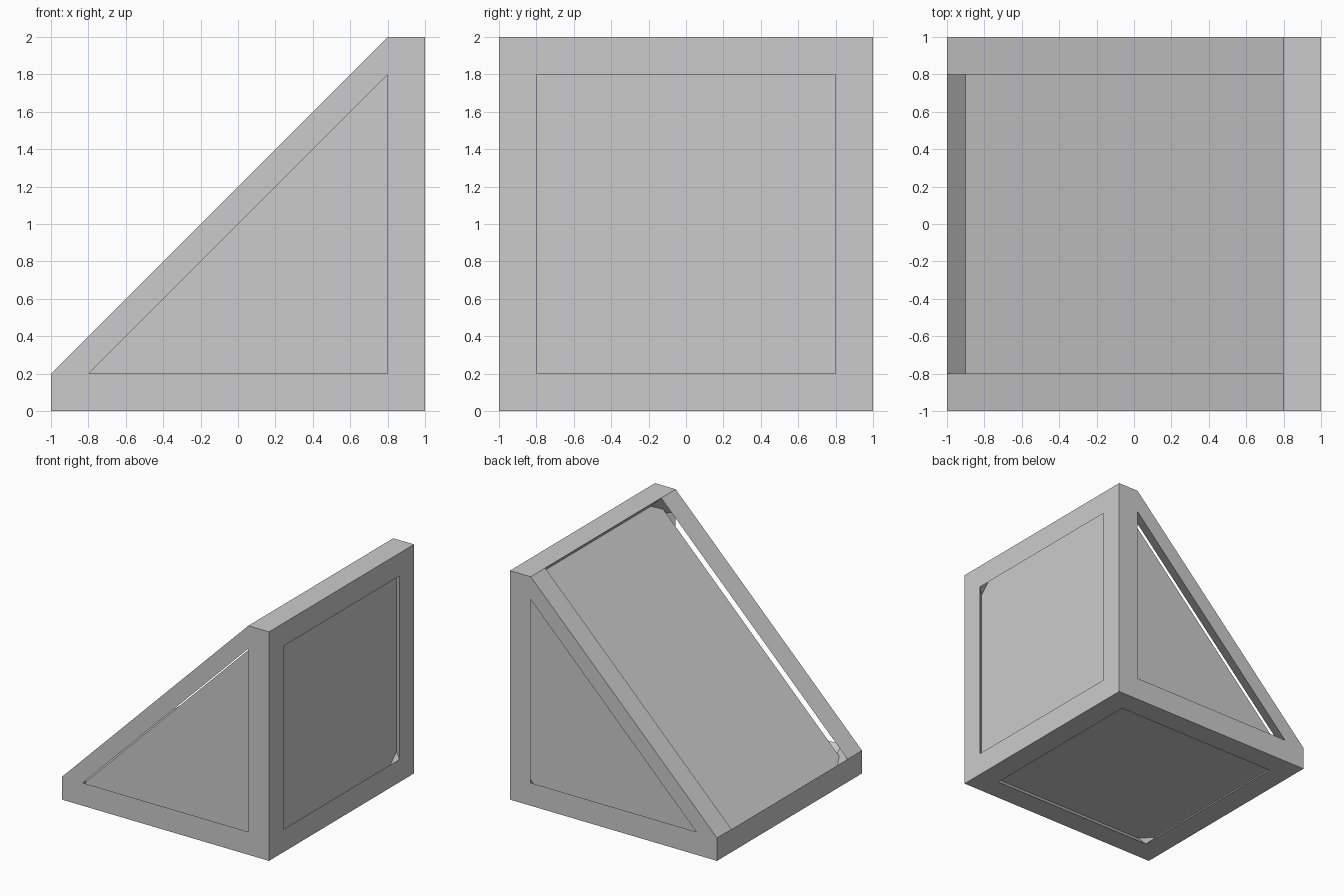
import bpy, bmesh
from mathutils import Vector

if "Cube" in bpy.data.objects:
    bpy.data.objects.remove(bpy.data.objects["Cube"])


def finish(bm, name):
    bmesh.ops.remove_doubles(bm, verts=bm.verts, dist=1e-4)
    bmesh.ops.recalc_face_normals(bm, faces=bm.faces)
    mesh = bpy.data.meshes.new(name)
    bm.to_mesh(mesh)
    bm.free()
    obj = bpy.data.objects.new(name, mesh)
    bpy.context.collection.objects.link(obj)
    return obj


def add_face(bm, pts):
    bm.faces.new([bm.verts.new(p) for p in pts])


# Wedge side outline and its triangular window, in x and z
outline = [(-1, 0), (1, 0), (1, 2), (.8, 2), (-1, .2)]
window = [(-.8, .2), (.8, .2), (.8, 1.8)]

# Frame: cavity walls are the bevelled inner faces joining all window corners
bm = bmesh.new()
corners = []
for s in (-1, 1):
    corners += [(x, s, z) for x, z in window]
    corners += [(-.8, s * .8, 0), (.8, s * .8, 0), (1, s * .8, .2),
                (1, s * .8, 1.8), (.8, s * .8, 2), (-1, s * .8, .2)]
for c in corners:
    bm.verts.new(c)
bmesh.ops.convex_hull(bm, input=bm.verts)
planes = [((0, -1, 0), 1), ((0, 1, 0), 1), ((0, 0, -1), 0),
          ((1, 0, 0), 1), ((-1, 0, 1), 1.2)]
openings = [f for f in bm.faces
            if any(all(abs(v.co.dot(Vector(n)) - d) < 1e-4 for v in f.verts)
                   for n, d in planes)]
bmesh.ops.delete(bm, geom=openings, context='FACES')
bmesh.ops.dissolve_limit(bm, angle_limit=.01, verts=bm.verts, edges=bm.edges)

# Frame: flat borders around the side windows and along the slope
for s in (-1, 1):
    o = [(x, s, z) for x, z in outline]
    w = [(x, s, z) for x, z in window]
    for border in ([o[0], o[1], w[1], w[0]], [o[1], o[2], w[2], w[1]],
                   [o[2], o[3], w[2]], [o[3], o[4], w[0], w[2]],
                   [o[4], o[0], w[0]]):
        add_face(bm, border)
    add_face(bm, [o[3], o[4], (-1, s * .8, .2), (.8, s * .8, 2)])


# Frame: square borders of the bottom and the right side
def square_border(to3d):
    outer = [(-1, -1), (1, -1), (1, 1), (-1, 1)]
    for i in range(4):
        a, b = outer[i], outer[(i + 1) % 4]
        add_face(bm, [to3d(*a), to3d(*b),
                      to3d(b[0] * .8, b[1] * .8), to3d(a[0] * .8, a[1] * .8)])


square_border(lambda u, v: (u, v, 0))
square_border(lambda u, v: (1, u, v + 1))

# Frame: narrow top ledge and low left edge
add_face(bm, [(.8, -1, 2), (1, -1, 2), (1, 1, 2), (.8, 1, 2), (.8, .8, 2), (.8, -.8, 2)])
add_face(bm, [(-1, -1, 0), (-1, -1, .2), (-1, -.8, .2), (-1, .8, .2), (-1, 1, .2), (-1, 1, 0)])
finish(bm, "wedge_frame")

# Recessed solid core showing through the windows
bm = bmesh.new()
core = [(-.9, .1), (.9, .1), (.9, 1.9)]
for s in (-.9, .9):
    add_face(bm, [(x, s, z) for x, z in core])
for i in range(3):
    (x0, z0), (x1, z1) = core[i], core[(i + 1) % 3]
    add_face(bm, [(x0, -.9, z0), (x1, -.9, z1), (x1, .9, z1), (x0, .9, z0)])
finish(bm, "inner_core")
